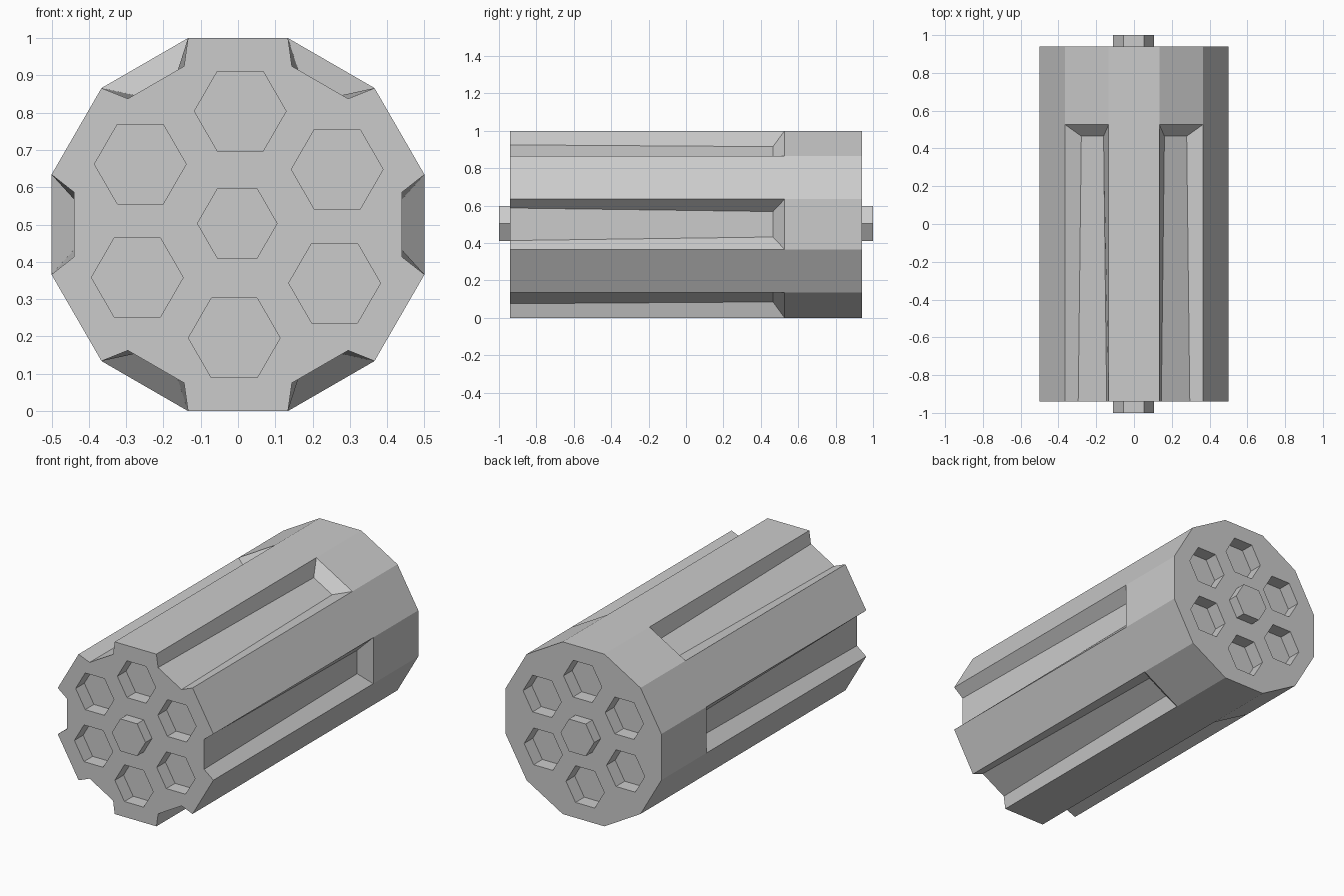
import bpy, bmesh
from math import sin, cos, radians

if "Cube" in bpy.data.objects:
    bpy.data.objects.remove(bpy.data.objects["Cube"])

FRONT, BACK, CZ = -0.94, 0.94, 0.5
APOTHEM, HALF = 0.5, 0.134          # twelve-sided drum
FLOOR_R, FLUTE_END = 0.44, 0.527


def make_object(name, bm):
    bmesh.ops.recalc_face_normals(bm, faces=bm.faces)
    mesh = bpy.data.meshes.new(name)
    bm.to_mesh(mesh)
    bm.free()
    ob = bpy.data.objects.new(name, mesh)
    bpy.context.collection.objects.link(ob)
    return ob


def hex_prism(bm, x, z, r, y0, y1):
    rings = [[bm.verts.new((x + r * cos(radians(60 * i)), y, z + r * sin(radians(60 * i))))
              for i in range(6)] for y in (y0, y1)]
    bm.faces.new(rings[0])
    bm.faces.new(rings[1][::-1])
    for i in range(6):
        j = (i + 1) % 6
        bm.faces.new((rings[0][i], rings[0][j], rings[1][j], rings[1][i]))


# Drum: notched front ring, flute-end ring, plain back ring
bm = bmesh.new()


def point(angle, r, t, y):
    a = radians(angle)
    return bm.verts.new((r * cos(a) - t * sin(a), y, CZ + r * sin(a) + t * cos(a)))


def ring(floor_half, floor_y, edge_y):
    out = []
    for k in range(6):
        for r, t, y in ((APOTHEM, -HALF, edge_y), (FLOOR_R, -floor_half, floor_y),
                        (FLOOR_R, floor_half, floor_y), (APOTHEM, HALF, edge_y)):
            out.append(point(60 * k, r, t, y))
    return out


def bridge(a, b):
    n = len(a)
    for i in range(n):
        j = (i + 1) % n
        bm.faces.new((a[i], a[j], b[j], b[i]))


front = ring(0.087, FRONT, FRONT)
mid = ring(0.068, 0.465, FLUTE_END)
bridge(front, mid)
for k in range(6):                   # sloped flute ends
    bm.faces.new(mid[4 * k:4 * k + 4])
edge = [v for i, v in enumerate(mid) if i % 4 in (0, 3)]
back = [bm.verts.new((v.co.x, BACK, v.co.z)) for v in edge]
bridge(edge, back)
bm.faces.new(front)
bm.faces.new(back)
drum = make_object("fluted_drum", bm)

# Hexagonal recesses in both ends
holes = [(0.006, 0.804), (-0.262, 0.662), (0.266, 0.648),
         (-0.27, 0.358), (0.259, 0.343), (-0.01, 0.196)]
DEPTH = 0.08
bm = bmesh.new()
for x, z in holes:
    hex_prism(bm, x, z, 0.123, FRONT - 0.1, FRONT + DEPTH)
    hex_prism(bm, x, z, 0.123, BACK - DEPTH, BACK + 0.1)
cutter = make_object("recess_cutter", bm)
cutter.hide_render = True
mod = drum.modifiers.new("recesses", 'BOOLEAN')
mod.operation = 'DIFFERENCE'
mod.solver = 'EXACT'
mod.object = cutter
bpy.context.view_layer.objects.active = drum
bpy.ops.object.modifier_apply(modifier=mod.name)
bpy.data.objects.remove(cutter)

# Central hexagonal pin stubs
for name, y0, y1 in (("front_pin", -1, FRONT), ("back_pin", BACK, 1)):
    bm = bmesh.new()
    hex_prism(bm, -0.002, 0.503, 0.108, y0, y1)
    make_object(name, bm)
